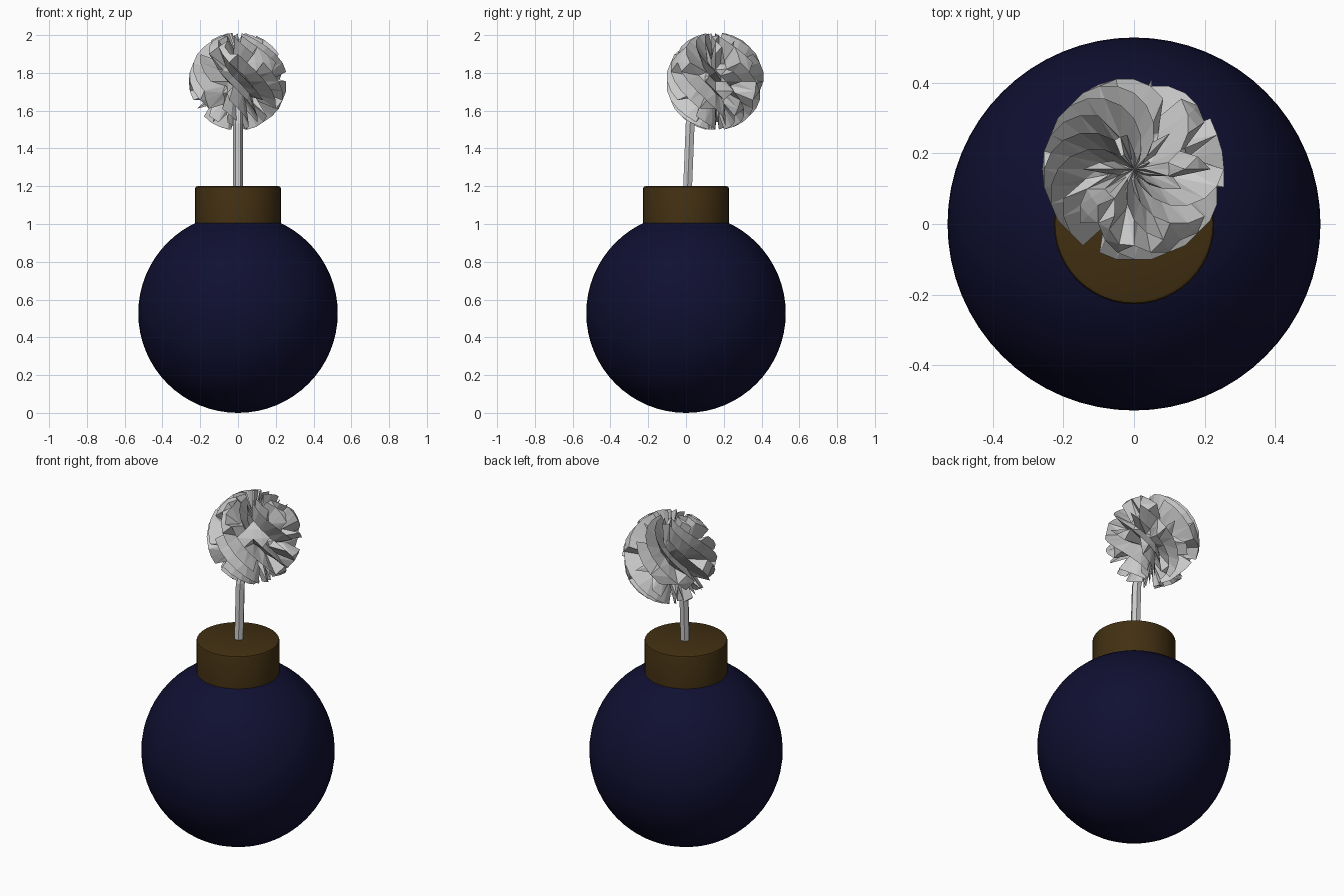
import bpy, bmesh, math, random
from mathutils import Vector

random.seed(4)
if "Cube" in bpy.data.objects:
    bpy.data.objects.remove(bpy.data.objects["Cube"])


def material(name, rgb):
    m = bpy.data.materials.new(name)
    m.use_nodes = True
    m.diffuse_color = (*rgb, 1)
    m.node_tree.nodes["Principled BSDF"].inputs["Base Color"].default_value = (*rgb, 1)
    return m


def add(name, bm, mat, smooth=False):
    bmesh.ops.recalc_face_normals(bm, faces=bm.faces)
    me = bpy.data.meshes.new(name)
    bm.to_mesh(me)
    bm.free()
    me.materials.append(mat)
    ob = bpy.data.objects.new(name, me)
    bpy.context.collection.objects.link(ob)
    if smooth:
        bpy.ops.object.select_all(action='DESELECT')
        ob.select_set(True)
        bpy.context.view_layer.objects.active = ob
        bpy.ops.object.shade_smooth_by_angle(angle=math.radians(35))
    return ob


navy = material("dark navy", (0.005, 0.005, 0.032))
brown = material("dark brown", (0.054, 0.029, 0.006))
grey = material("light grey", (0.6, 0.6, 0.6))

# Round body
R = 0.528
bm = bmesh.new()
bmesh.ops.create_uvsphere(bm, u_segments=64, v_segments=32, radius=R)
bmesh.ops.translate(bm, verts=bm.verts, vec=(0, 0, R))
add("body", bm, navy, True)

# Cap with a softened rim
bm = bmesh.new()
bmesh.ops.create_cone(bm, cap_ends=True, segments=48, radius1=0.227, radius2=0.227, depth=0.22)
bmesh.ops.translate(bm, verts=bm.verts, vec=(0, 0, 1.09))
rim = [e for e in bm.edges if all(v.co.z > 1.19 for v in e.verts)]
bmesh.ops.bevel(bm, geom=rim, offset=0.012, segments=2, profile=0.5, affect='EDGES')
add("cap", bm, brown, True)

# Bent fuse, a six-sided tube swept along a path in the YZ plane
path = [Vector((0, y, z)) for y, z in
        ((0.008, 1.18), (0.022, 1.53), (0.05, 1.61), (0.155, 1.74))]
SIDES = 6
bm = bmesh.new()
rings = []
for i, p in enumerate(path):
    t = (path[min(i + 1, len(path) - 1)] - path[max(i - 1, 0)]).normalized()
    side = Vector((1, 0, 0))
    up = t.cross(side)
    angles = [math.tau * k / SIDES for k in range(SIDES)]
    rings.append([bm.verts.new(p + 0.027 * (side * math.cos(a) + up * math.sin(a))) for a in angles])
for lo, hi in zip(rings, rings[1:]):
    for k in range(SIDES):
        n = (k + 1) % SIDES
        bm.faces.new((lo[k], lo[n], hi[n], hi[k]))
bm.faces.new(rings[0])
bm.faces.new(rings[-1])
add("fuse", bm, grey)

# Spiky spark ball: alternate points of a sphere pulled inward, a few at random
SEG, ROWS, OUTER = 32, 16, 0.26
bm = bmesh.new()
bmesh.ops.create_uvsphere(bm, u_segments=SEG, v_segments=ROWS, radius=OUTER)
for v in bm.verts:
    row = round(math.acos(max(-1, min(1, v.co.z / OUTER))) * ROWS / math.pi)
    col = round(math.atan2(v.co.y, v.co.x) * SEG / math.tau)
    inward = (row + col) % 2 == 0
    if random.random() < 0.15:
        inward = not inward
    if row in (0, ROWS) or inward:
        v.co *= random.uniform(0.45, 0.65)
bmesh.ops.triangulate(bm, faces=bm.faces)
bmesh.ops.translate(bm, verts=bm.verts, vec=(0, 0.155, 1.755))
add("spark_ball", bm, grey)
